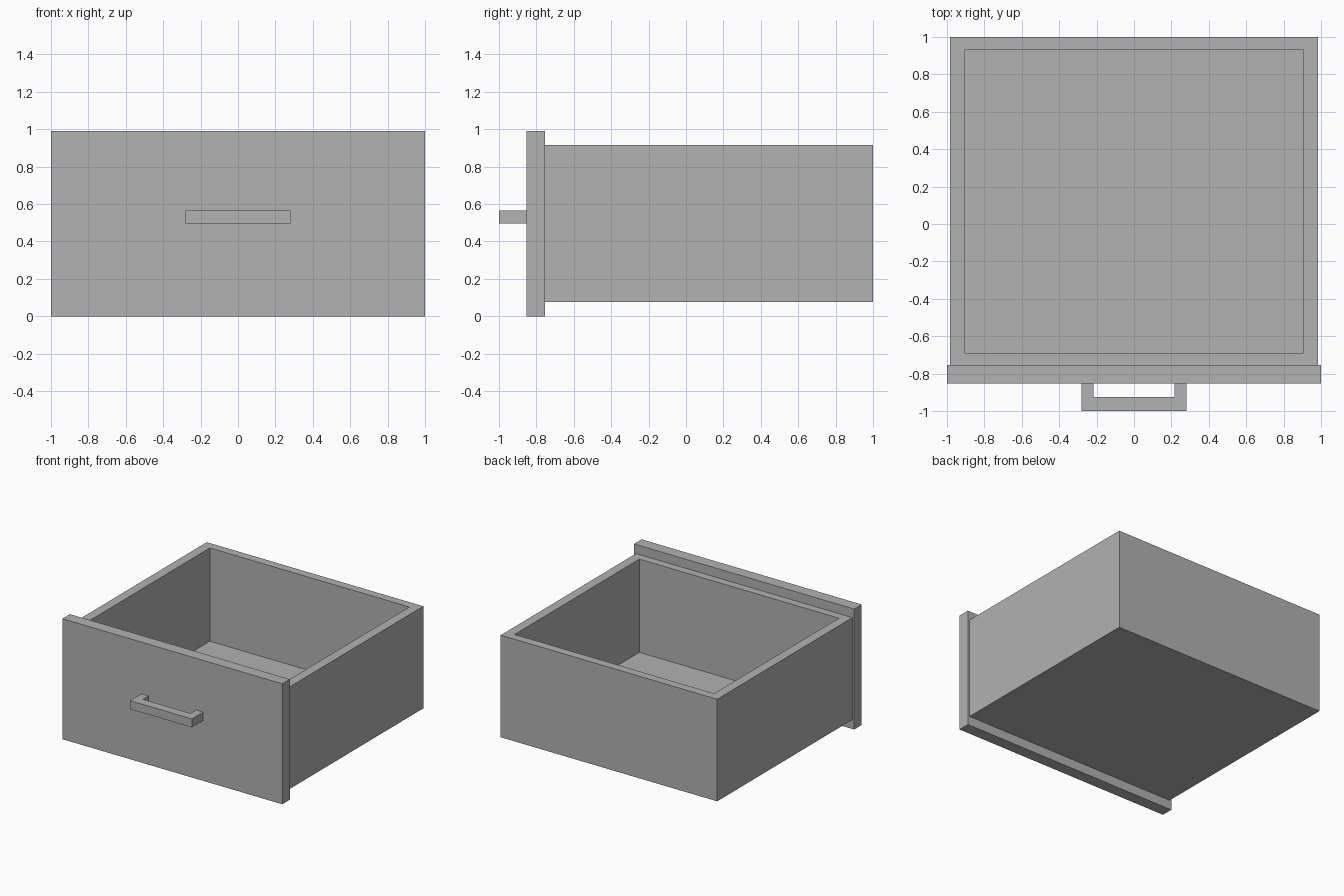
import bpy
import bmesh
from mathutils import Vector

cube = bpy.data.objects.get("Cube")
if cube:
    bpy.data.objects.remove(cube, do_unlink=True)

# One plain grey for the whole drawer
grey = bpy.data.materials.new("plain grey")
grey.use_nodes = True
colour = (0.445, 0.445, 0.445, 1)
grey.diffuse_color = colour
grey.node_tree.nodes["Principled BSDF"].inputs["Base Color"].default_value = colour


def add_object(name, bm):
    bmesh.ops.recalc_face_normals(bm, faces=bm.faces)
    mesh = bpy.data.meshes.new(name)
    bm.to_mesh(mesh)
    bm.free()
    mesh.materials.append(grey)
    obj = bpy.data.objects.new(name, mesh)
    bpy.context.collection.objects.link(obj)
    return obj


def block(low, high):
    """Box between two opposite corners."""
    bm = bmesh.new()
    bmesh.ops.create_cube(bm, size=1)
    low, high = Vector(low), Vector(high)
    for v in bm.verts:
        v.co = (low + high) / 2 + v.co * (high - low)
    return bm


# Drawer box: inset the top face, fit it to the opening, sink it to the floor
bm = block((-0.984, -0.755, 0.076), (0.984, 1.0, 0.915))
top = max(bm.faces, key=lambda f: f.calc_center_median().z)
bmesh.ops.inset_individual(bm, faces=[top], thickness=0.07)
for v in top.verts:
    v.co.x = 0.907 if v.co.x > 0 else -0.907
    v.co.y = 0.93 if v.co.y > 0 else -0.69
floor = bmesh.ops.extrude_discrete_faces(bm, faces=[top])["faces"][0]
for v in floor.verts:
    v.co.z = 0.149
add_object("drawer_box", bm)

# Front panel, slightly larger than the box
add_object("front_panel", block((-1, -0.853, 0), (1, -0.755, 0.99)))

# Handle: U-shaped outline extruded upwards
half = [(0.28, -1), (0.28, -0.853), (0.216, -0.853), (0.216, -0.925)]
outline = half + [(-x, y) for x, y in reversed(half)]
bm = bmesh.new()
face = bm.faces.new([bm.verts.new((x, y, 0.495)) for x, y in outline])
raised = bmesh.ops.extrude_face_region(bm, geom=[face], use_keep_orig=True)["geom"]
bmesh.ops.translate(bm, vec=(0, 0, 0.07),
                    verts=[g for g in raised if isinstance(g, bmesh.types.BMVert)])
add_object("handle", bm)
